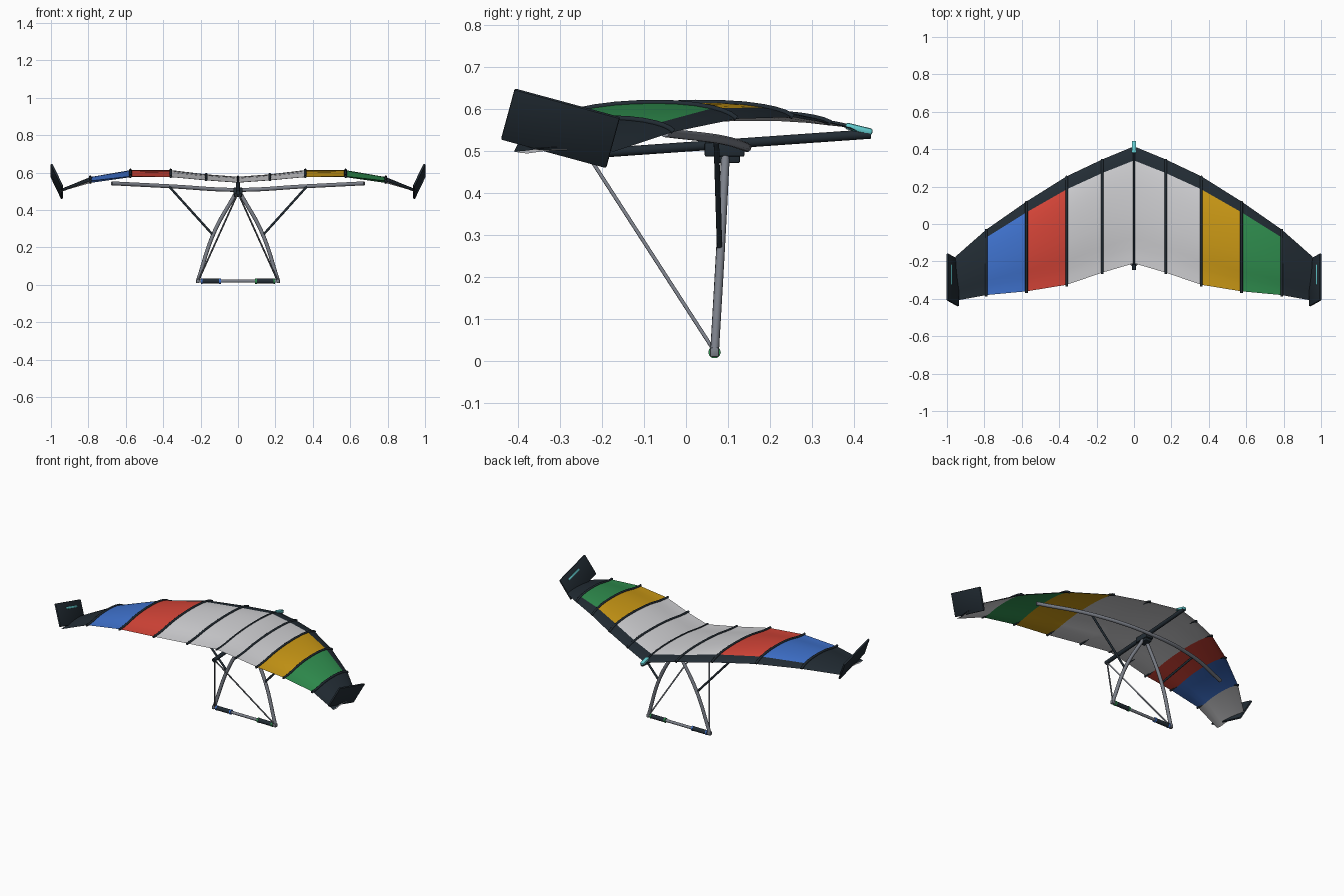
import bpy, bmesh, math
from mathutils import Vector, Matrix

cube = bpy.data.objects.get("Cube")
if cube:
    bpy.data.objects.remove(cube, do_unlink=True)


def material(name, *rgb):
    m = bpy.data.materials.new(name)
    m.use_nodes = True
    m.diffuse_color = (*rgb, 1)
    m.node_tree.nodes["Principled BSDF"].inputs["Base Color"].default_value = (*rgb, 1)
    return m


SLATE = material("dark slate", .016, .025, .034)
WHITE = material("sail white", .64, .64, .66)
RED = material("sail red", .68, .06, .04)
BLUE = material("sail blue", .05, .17, .62)
YELLOW = material("sail yellow", .62, .33, .008)
GREEN = material("sail green", .03, .28, .08)
METAL = material("tube grey", .2, .215, .25)
TEAL = material("teal", .13, .62, .64)


def finish(ob, mats, angle=35):
    for m in mats:
        ob.data.materials.append(m)
    bpy.ops.object.select_all(action='DESELECT')
    ob.select_set(True)
    bpy.context.view_layer.objects.active = ob
    bpy.ops.object.shade_smooth_by_angle(angle=math.radians(angle))
    return ob


def from_bmesh(name, bm, mats):
    bmesh.ops.recalc_face_normals(bm, faces=bm.faces)
    me = bpy.data.meshes.new(name)
    bm.to_mesh(me)
    bm.free()
    ob = bpy.data.objects.new(name, me)
    bpy.context.collection.objects.link(ob)
    return finish(ob, mats)


def tube(name, pts, radius, mat, bent=False):
    """Round tube along points, curved through them when bent."""
    cu = bpy.data.curves.new(name, 'CURVE')
    cu.dimensions = '3D'
    cu.bevel_depth, cu.bevel_resolution, cu.use_fill_caps = radius, 3, True
    cu.resolution_u = 8
    sp = cu.splines.new('BEZIER' if bent else 'POLY')
    store = sp.bezier_points if bent else sp.points
    store.add(len(pts) - 1)
    for p, co in zip(store, pts):
        if bent:
            p.co = co
            p.handle_left_type = p.handle_right_type = 'AUTO'
        else:
            p.co = (*co, 1)
    ob = bpy.data.objects.new(name, cu)
    bpy.context.collection.objects.link(ob)
    bpy.ops.object.select_all(action='DESELECT')
    ob.select_set(True)
    bpy.context.view_layer.objects.active = ob
    bpy.ops.object.convert(target='MESH')
    return finish(bpy.context.object, [mat], 50)


def box(name, center, size, mat, bevel=.004, axes=None):
    """Bevelled block, optionally turned to the given axes."""
    bm = bmesh.new()
    bmesh.ops.create_cube(bm, size=1)
    bmesh.ops.scale(bm, vec=size, verts=bm.verts)
    bmesh.ops.bevel(bm, geom=bm.edges[:], offset=bevel, segments=2, affect='EDGES', profile=.5)
    turn = Matrix(axes).transposed().to_4x4() if axes else Matrix()
    bm.transform(Matrix.Translation(center) @ turn)
    return from_bmesh(name, bm, [mat])


# Wing stations: x, leading y, trailing y, leading z, trailing z, camber height
STATIONS = [
    (0, .415, -.21, .545, .548, .032),
    (.17, .345, -.26, .565, .56, .028),
    (.36, .255, -.325, .58, .577, .035),
    (.575, .12, -.36, .576, .58, .036),
    (.79, -.03, -.38, .545, .556, .027),
    (.955, -.175, -.41, .497, .498, .012),
]
CHORD = [0, .03, .07, .12, .2, .3, .4, .5, .6, .7, .78, .86, .93, 1]
CAMBER = [0, .28, .5, .68, .87, .98, 1, .96, .86, .68, .46, .22, .08, 0]


def surface(station, k, side=1, drop=0.0):
    x, y0, y1, z0, z1, h = station
    t = CHORD[k]
    z = z0 + (z1 - z0) * t + h * CAMBER[k] - drop * min(1, 8 * t, 8 * (1 - t))
    return Vector((side * x, y0 + (y1 - y0) * t, z))


# Sail: thin shell, coloured panels, dark leading band and tips on top
SAIL = [WHITE, RED, BLUE, YELLOW, GREEN, SLATE]
bm = bmesh.new()
n = len(CHORD)
for side, outer in ((-1, (1, 2)), (1, (3, 4))):
    panel = (0, 0, *outer, 0)
    for drop in (0, .007):
        grid = [[bm.verts.new(surface(s, k, side, drop)) for k in range(n)] for s in STATIONS]
        for i, colour in enumerate(panel):
            for k in range(n - 1):
                f = bm.faces.new((grid[i][k], grid[i + 1][k], grid[i + 1][k + 1], grid[i][k + 1]))
                dark = drop == 0 and (CHORD[k] < .1 or i == 4)
                f.material_index = 5 if dark else colour
bmesh.ops.remove_doubles(bm, verts=bm.verts, dist=.0001)
from_bmesh("sail", bm, SAIL)

# Battens over the panel seams
for i, s in enumerate(STATIONS[:-1]):
    for side in ((1,) if i == 0 else (1, -1)):
        pts = [surface(s, k, side) + Vector((0, 0, .001)) for k in range(n)]
        pts.append(pts[-1] + Vector((0, -.008, 0)))
        tube("batten", pts, .005 if i == 0 else .007, SLATE)

# Keel, hub and nose cap
tube("keel", [(0, .44, .54), (0, -.245, .492)], .012, SLATE)
box("hub", (0, .092, .503), (.05, .095, .034), SLATE)
box("hub_bracket", (0, .098, .486), (.042, .062, .03), SLATE)
nose_dir = Vector((0, .97, -.24)).normalized()
box("nose_cap", (0, .412, .552), (.024, .066, .016), TEAL, .005,
    (Vector((1, 0, 0)), nose_dir, Vector((1, 0, 0)).cross(nose_dir)))

# Cross bar
tube("cross_bar", [(-.675, -.05, .543), (-.36, .08, .527), (0, .145, .508),
                   (.36, .08, .527), (.675, -.05, .543)], .011, METAL, True)

# Control frame
tube("base_bar", [(-.215, .068, .02), (.215, .068, .02)], .009, METAL)
for side, accent in ((-1, BLUE), (1, GREEN)):
    tube("upright", [(side * .012, .094, .49), (side * .128, .083, .28),
                     (side * .215, .068, .02)], .0105, METAL, True)
    tube("rear_wire", [(side * .212, .068, .022), (0, -.235, .492)], .0045, METAL)
    tube("side_strut", [(side * .135, .08, .268), (side * .37, .072, .528)], .0065, SLATE)
    tube("grip", [(side * .1, .068, .02), (side * .19, .068, .02)], .0135, SLATE)
    for x in (.092, .19):
        tube("grip_ring", [(side * x, .068, .02), (side * (x + .009), .068, .02)], .015, accent)
    box("bar_end", (side * .216, .068, .02), (.016, .022, .022), METAL)

# Winglets, leaning outwards and pitched down at the front
for side in (1, -1):
    along = Vector((0, .965, -.262)).normalized()
    up = Vector((side * .42, .24, .87))
    up = (up - along * up.dot(along)).normalized()
    normal = along.cross(up)
    centre = Vector((side * .969, -.299, .5535))
    box("winglet", centre, (.012, .26, .137), SLATE, .004, (normal, along, up))
    inward = normal if normal.x * side < 0 else -normal
    box("winglet_stripe", centre + inward * .006 + up * .032 + along * .02,
        (.006, .11, .012), TEAL, .002, (normal, along, up))
